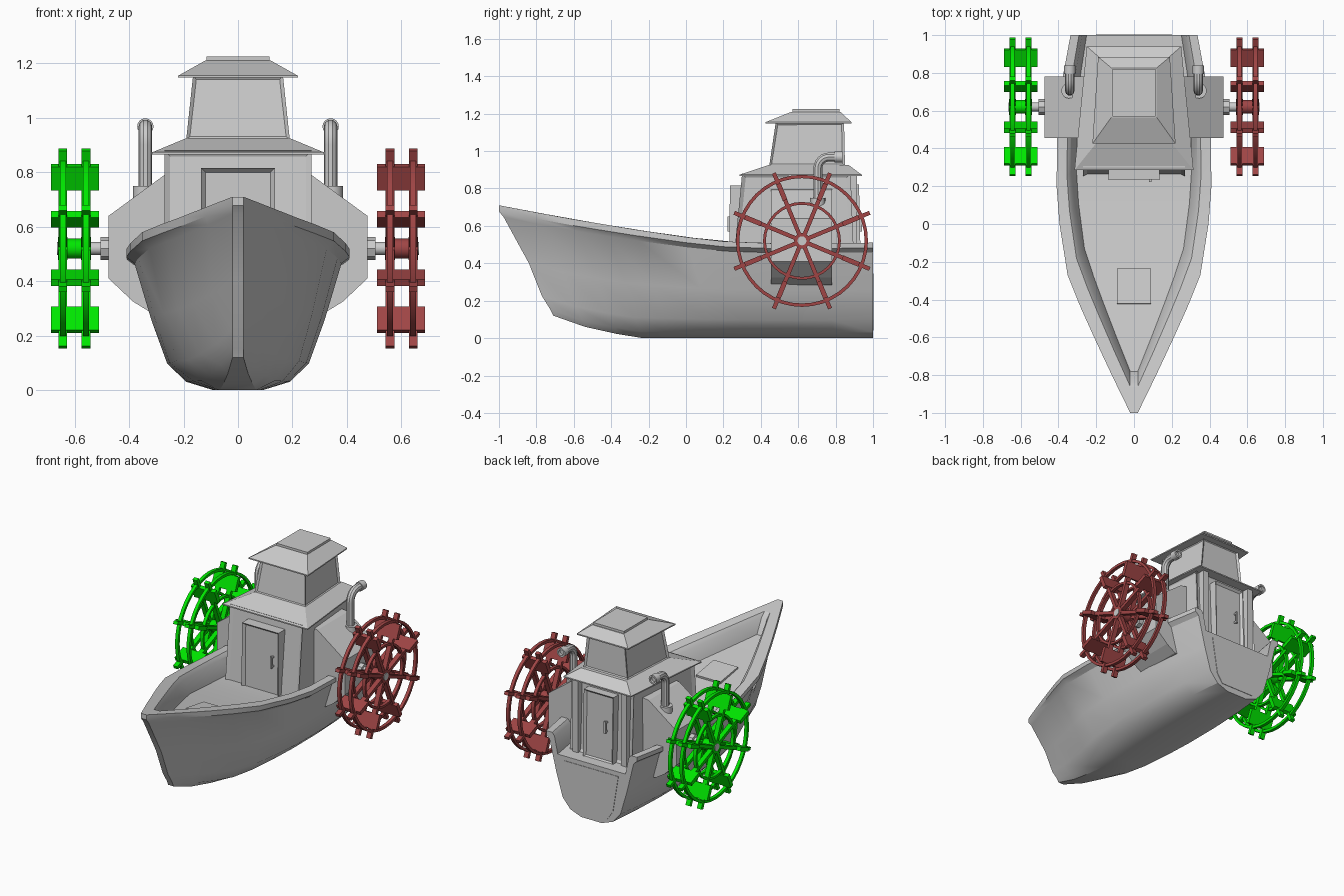
import bpy, bmesh, math
from mathutils import Matrix, Vector

if "Cube" in bpy.data.objects:
    bpy.data.objects.remove(bpy.data.objects["Cube"])


def finish(name, bm, mat=None, smooth=False):
    bmesh.ops.recalc_face_normals(bm, faces=bm.faces)
    me = bpy.data.meshes.new(name)
    bm.to_mesh(me)
    bm.free()
    ob = bpy.data.objects.new(name, me)
    bpy.context.collection.objects.link(ob)
    if mat:
        me.materials.append(mat)
    if smooth:
        bpy.ops.object.select_all(action='DESELECT')
        ob.select_set(True)
        bpy.context.view_layer.objects.active = ob
        bpy.ops.object.shade_smooth_by_angle(angle=math.radians(28))
    return ob


def colour(name, rgb):
    m = bpy.data.materials.new(name)
    m.diffuse_color = (*rgb, 1)
    m.use_nodes = True
    m.node_tree.nodes["Principled BSDF"].inputs["Base Color"].default_value = m.diffuse_color
    return m


def add_box(bm, x0, x1, y0, y1, z0, z1, pre=Matrix()):
    m = Matrix.Translation(((x0 + x1) / 2, (y0 + y1) / 2, (z0 + z1) / 2))
    m = m @ Matrix.Diagonal((x1 - x0, y1 - y0, z1 - z0, 1))
    bmesh.ops.create_cube(bm, size=1, matrix=pre @ m)


def add_ring(bm, r0, r1, x0, x1, pre=Matrix(), n=32):
    # rectangular section spun around the x axis
    rings = []
    for i in range(n):
        a = 2 * math.pi * i / n
        rings.append([bm.verts.new(pre @ Vector((x, r * math.cos(a), r * math.sin(a))))
                      for x, r in ((x0, r0), (x1, r0), (x1, r1), (x0, r1))])
    for i in range(n):
        a, b = rings[i], rings[(i + 1) % n]
        for j in range(4):
            k = (j + 1) % 4
            bm.faces.new((a[j], a[k], b[k], b[j]))


def add_rod(bm, r, x0, x1, pre=Matrix(), n=16):
    m = Matrix.Translation(((x0 + x1) / 2, 0, 0)) @ Matrix.Rotation(math.pi / 2, 4, 'Y')
    bmesh.ops.create_cone(bm, cap_ends=True, segments=n, radius1=r, radius2=r,
                          depth=x1 - x0, matrix=pre @ m)


def box(name, *dims):
    bm = bmesh.new()
    add_box(bm, *dims)
    return finish(name, bm)


def block(name, low, high, inset=0, depth=0, sides=(0, 1, 2, 3)):
    # tapered block; each end is (front y, front half width, back y, back half width, z)
    bm = bmesh.new()
    loops = [[bm.verts.new(p) for p in ((-wf, yf, z), (wf, yf, z), (wb, yb, z), (-wb, yb, z))]
             for yf, wf, yb, wb, z in (low, high)]
    a, b = loops
    faces = [bm.faces.new((a[i], a[(i + 1) % 4], b[(i + 1) % 4], b[i])) for i in range(4)]
    bm.faces.new(a[::-1])
    bm.faces.new(b)
    bmesh.ops.recalc_face_normals(bm, faces=bm.faces)
    if inset:
        bmesh.ops.inset_individual(bm, faces=[faces[i] for i in sides], thickness=inset, depth=-depth)
    return finish(name, bm)


def prism(name, pts, y0, y1):
    bm = bmesh.new()
    a, b = [[bm.verts.new((x, y, z)) for x, z in pts] for y in (y0, y1)]
    n = len(pts)
    for i in range(n):
        bm.faces.new((a[i], a[(i + 1) % n], b[(i + 1) % n], b[i]))
    bm.faces.new(a)
    bm.faces.new(b)
    return finish(name, bm)


def lerp_table(t, x):
    for (x0, v0), (x1, v1) in zip(t, t[1:]):
        if x <= x1:
            return v0 + (v1 - v0) * (x - x0) / (x1 - x0)
    return t[-1][1]


# Hull with bulwark rail and deck, lofted from stern (s=0) to stem (s=1)
width = [(0, .81), (.125, .93), (.25, .99), (.4, 1), (.5, .96), (.635, .85), (.72, .675), (.8, .49), (.9, .25), (1, 0)]
keel = [(0, 0), (.72, 0), (.8, .022), (.9, .06), (1, .12)]
sheer = [(-1, .71), (-.8, .672), (-.6, .635), (-.27, .58), (0, .54), (.2, .517), (.5, .505), (1, .51)]
drop = [(-1, .11), (-.3, .11), (.3, .125), (1, .135)]
levels = [(.09, 0, -.71), (.19, .06, -.725), (.26, .19, -.77), (.318, .5, -.84), (.38, .90, -.975),
          (.41, .945, -1), (.41, 1, -1), (.355, 1, -.86), (.335, .96, -.83), (.305, None, -.78)]
bm = bmesh.new()
stations = []
for s, f in width:
    right = []
    for w, q, stem in levels:
        y = 1 - s * (1 - stem)
        k, top = lerp_table(keel, s), lerp_table(sheer, y)
        z = top - lerp_table(drop, y) if q is None else k + q * (top - k)
        right.append((.02 + (w - .02) * f, y, z))
    stations.append([bm.verts.new(p) for p in right] +
                    [bm.verts.new((-x, y, z)) for x, y, z in reversed(right)])
n = 2 * len(levels)
for a, b in zip(stations, stations[1:]):
    for j in range(n):
        k = (j + 1) % n
        bm.faces.new((a[j], a[k], b[k], b[j]))
bm.faces.new(stations[0])
e = stations[-1]
for j in range(len(levels) - 1):
    bm.faces.new((e[j], e[j + 1], e[n - 2 - j], e[n - 1 - j]))
finish("hull", bm, smooth=True)
prism("transom_panel", [(-.20, .345), (-.16, .10), (-.12, .04), (.12, .04), (.16, .10), (.20, .345)], .98, 1.003)
bm = bmesh.new()
add_box(bm, -.09, .09, -.095, .095, -.01, .012,
        Matrix.Translation((0, -.33, .48)) @ Matrix.Rotation(-.155, 4, 'X'))
finish("deck_hatch", bm)

# Cabin, wheelhouse and roofs
block("cabin", (.25, .27, .90, .23, .37), (.30, .27, .88, .23, .88), .03, .012)
block("cabin_roof", (.285, .315, .94, .25, .873), (.44, .19, .87, .17, .925))
block("cabin_eave", (.285, .315, .94, .25, .866), (.285, .315, .94, .25, .874))
block("wheelhouse", (.445, .19, .85, .165, .92), (.48, .165, .845, .14, 1.155), .018, .01)
block("wheelhouse_eave", (.425, .22, .885, .19, 1.147), (.425, .22, .885, .19, 1.155))
block("wheelhouse_roof", (.425, .22, .885, .19, 1.154), (.565, .12, .825, .118, 1.21))
block("roof_cap", (.57, .115, .82, .113, 1.205), (.57, .115, .82, .113, 1.225))

# Doors with frames, handles and side posts
block("front_door", (.23, .135, .34, .135, .37), (.235, .135, .34, .135, .815), .022, .018, (0,))
block("rear_door", (.86, .11, .935, .11, .37), (.86, .11, .925, .11, .82), .02, .015, (2,))
for nm, x, y, d in (("front_handle", .08, .24, -1), ("rear_handle", -.06, .922, 1)):
    bm = bmesh.new()
    ya, yb = sorted((y + d * .008, y + d * .018))
    add_box(bm, x, x + .012, ya, yb, .57, .65)
    for z in (.575, .635):
        add_box(bm, x, x + .012, y - .015, y + .015, z, z + .01)
    finish(nm, bm)
for x in (-.18, .18):
    box("rear_post", x - .02, x + .02, .86, .915, .37, .87)

# Paddle wheels: two spoked rims, paddles and hub
mats = {1: colour("red", (.35, .06, .06)), -1: colour("green", (0, .8, 0))}
YC, ZC = .62, .52
for side, word in ((1, "right"), (-1, "left")):
    bm = bmesh.new()
    place = Matrix.Diagonal((side, 1, 1, 1)) @ Matrix.Translation((0, YC, ZC))
    for x0 in (.54, .625):
        x1 = x0 + .036
        add_ring(bm, .335, .353, x0 + .007, x1 - .007, place, 40)
        add_ring(bm, .193, .208, x0 + .007, x1 - .007, place, 32)
        add_ring(bm, .024, .042, x0, x1, place, 16)
    add_ring(bm, .022, .036, .54, .661, place, 16)
    for i in range(8):
        turn = place @ Matrix.Rotation(math.pi / 8 + i * math.pi / 4, 4, 'X')
        for x0 in (.542, .627):
            add_box(bm, x0, x0 + .032, .03, .392, -.011, .011, turn)
        add_box(bm, .511, .687, .235, .33, -.013, .013, turn)
    finish(word + "_paddle_wheel", bm, mats[side], True)

    # Sponson, axle and collar
    pts = [(.2, .80), (.27, .79), (.475, .64), (.475, .41), (.385, .325), (.32, .285), (.2, .275)]
    prism(word + "_sponson", [(side * x, z) for x, z in pts], .455, .78)
    bm = bmesh.new()
    add_rod(bm, .042, .46, .505, place, 8)
    add_rod(bm, .024, .46, .665, place)
    finish(word + "_axle", bm, smooth=True)

    # Exhaust pipe with base, elbow and flange
    X = side * .34
    bm = bmesh.new()
    bmesh.ops.create_cone(bm, cap_ends=True, segments=16, radius1=.04, radius2=.04, depth=.07,
                          matrix=Matrix.Translation((X + side * .005, .705, .715)))
    finish(word + "_pipe_base", bm, smooth=True)
    path = [(.705, .70), (.705, .90)]
    path += [(.765 - .06 * math.cos(a), .908 + .06 * math.sin(a))
             for a in (i * math.pi / 12 for i in range(7))] + [(.82, .968)]
    cu = bpy.data.curves.new(word + "_pipe", 'CURVE')
    cu.dimensions = '3D'
    cu.bevel_depth = .025
    cu.bevel_resolution = 3
    cu.use_fill_caps = True
    sp = cu.splines.new('POLY')
    sp.points.add(len(path) - 1)
    for p, (y, z) in zip(sp.points, path):
        p.co = (X, y, z, 1)
    ob = bpy.data.objects.new(word + "_pipe", cu)
    bpy.context.collection.objects.link(ob)
    bpy.ops.object.select_all(action='DESELECT')
    ob.select_set(True)
    bpy.context.view_layer.objects.active = ob
    bpy.ops.object.convert(target='MESH')
    bpy.ops.object.shade_smooth_by_angle(angle=math.radians(35))
    bm = bmesh.new()
    add_ring(bm, .019, .030, .795, .838,
             Matrix.Translation((X, 0, .968)) @ Matrix.Rotation(math.pi / 2, 4, 'Z'), 16)
    finish(word + "_pipe_flange", bm, smooth=True)
